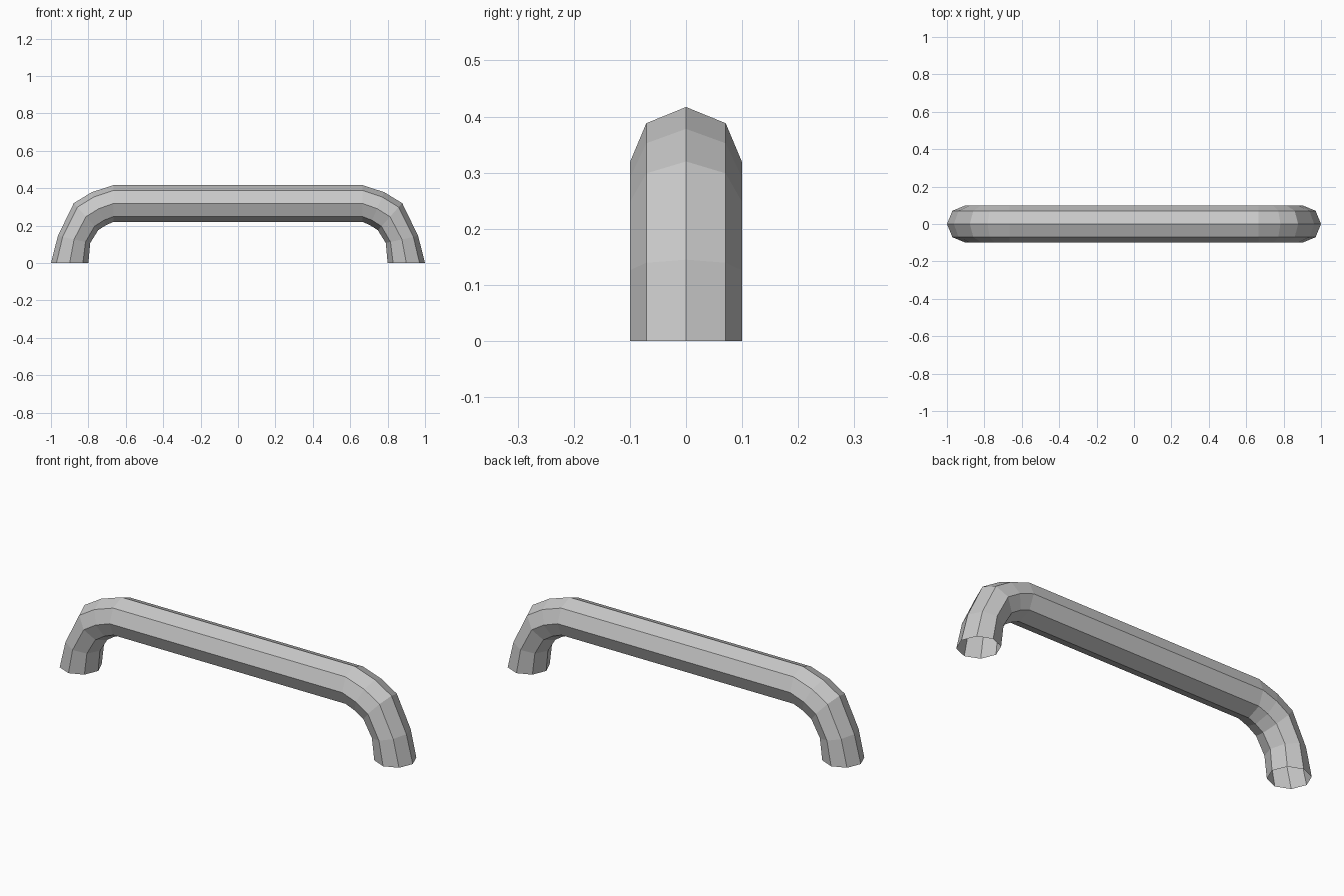
import bpy, bmesh, math
from mathutils import Vector

cube = bpy.data.objects.get("Cube")
if cube:
    bpy.data.objects.remove(cube, do_unlink=True)

# Plain grey finish
grey = bpy.data.materials.new("light_grey")
grey.use_nodes = True
colour = (0.58, 0.58, 0.58, 1)
grey.diffuse_color = colour
grey.node_tree.nodes["Principled BSDF"].inputs["Base Color"].default_value = colour

SIDES = 8
RADIUS = 0.1
# Outer and inner edge (x, z) of each bend section, from foot to grip
BEND = [((1.0, 0), (0.8, 0)),
        ((0.963, 0.145), (0.79, 0.107)),
        ((0.878, 0.32), (0.748, 0.175)),
        ((0.783, 0.378), (0.705, 0.203)),
        ((0.665, 0.417), (0.665, 0.22))]


def add_ring(bm, outer, inner, side):
    """Octagonal section spanning the outer and inner edge points."""
    a = Vector((side * outer[0], 0, outer[1]))
    b = Vector((side * inner[0], 0, inner[1]))
    centre, arm = (a + b) / 2, (a - b) / 2
    depth = Vector((0, RADIUS, 0))
    ring = []
    for i in range(SIDES):
        t = math.tau * i / SIDES
        ring.append(bm.verts.new(centre + arm * math.cos(t) + depth * math.sin(t)))
    return ring


# Tube swept from the left foot, along the grip, to the right foot; open ends
bm = bmesh.new()
rings = [add_ring(bm, o, i, 1) for o, i in BEND]
rings += [add_ring(bm, o, i, -1) for o, i in reversed(BEND)]
for r, s in zip(rings, rings[1:]):
    for i in range(SIDES):
        j = (i + 1) % SIDES
        bm.faces.new((r[i], r[j], s[j], s[i]))
bmesh.ops.recalc_face_normals(bm, faces=bm.faces)

# Make sure the faces point outward
top = max(bm.faces, key=lambda f: f.calc_center_median().z)
if top.normal.z < 0:
    bmesh.ops.reverse_faces(bm, faces=bm.faces)

mesh = bpy.data.meshes.new("handle")
bm.to_mesh(mesh)
bm.free()
mesh.materials.append(grey)
handle = bpy.data.objects.new("handle", mesh)
bpy.context.collection.objects.link(handle)
